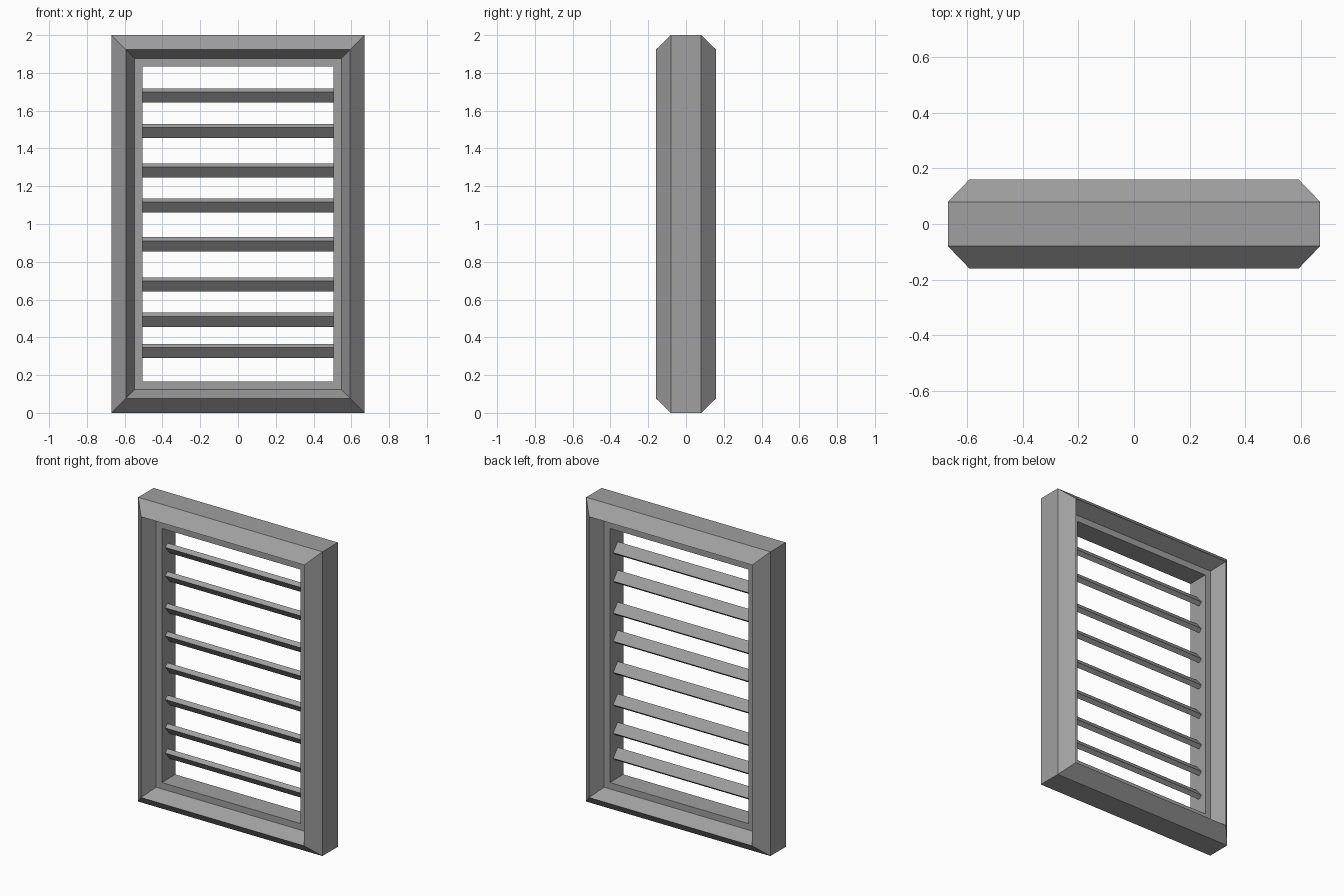
import bpy, bmesh, math

cube = bpy.data.objects.get("Cube")
if cube:
    bpy.data.objects.remove(cube, do_unlink=True)

# Single grey paint
GREY = (0.35, 0.35, 0.35, 1)
paint = bpy.data.materials.new("grey_paint")
paint.use_nodes = True
paint.diffuse_color = GREY
paint.node_tree.nodes["Principled BSDF"].inputs["Base Color"].default_value = GREY

HALF_W, HEIGHT = 0.67, 2.0


def finish(bm, name):
    bmesh.ops.recalc_face_normals(bm, faces=bm.faces)
    mesh = bpy.data.meshes.new(name)
    bm.to_mesh(mesh)
    bm.free()
    mesh.materials.append(paint)
    obj = bpy.data.objects.new(name, mesh)
    bpy.context.collection.objects.link(obj)
    return obj


# Mitred frame: (inset, depth) half profile mirrored front to back
front = [(0, -0.08), (0.077, -0.16), (0.123, -0.07), (0.165, -0.07)]
profile = front + [(inset, -y) for inset, y in reversed(front)]
bm = bmesh.new()
rings = []
for inset, y in profile:
    w, h = HALF_W - inset, HEIGHT / 2 - inset
    rings.append([bm.verts.new((sx * w, y, HEIGHT / 2 + sz * h))
                  for sx, sz in ((-1, -1), (1, -1), (1, 1), (-1, 1))])
for i, ring in enumerate(rings):
    after = rings[(i + 1) % len(rings)]
    for k in range(4):
        n = (k + 1) % 4
        bm.faces.new((ring[k], ring[n], after[n], after[k]))
finish(bm, "window_frame")

# Tilted louvre slats, upper edge leaning to the front
for i, z in enumerate((0.328, 0.493, 0.68, 0.893, 1.098, 1.283, 1.493, 1.68)):
    bm = bmesh.new()
    bmesh.ops.create_cube(bm, size=1)
    bmesh.ops.scale(bm, vec=(1.012, 0.072, 0.031), verts=bm.verts)
    slat = finish(bm, f"slat_{i + 1}")
    slat.location = (0, 0, z)
    slat.rotation_euler.x = math.radians(-50)
